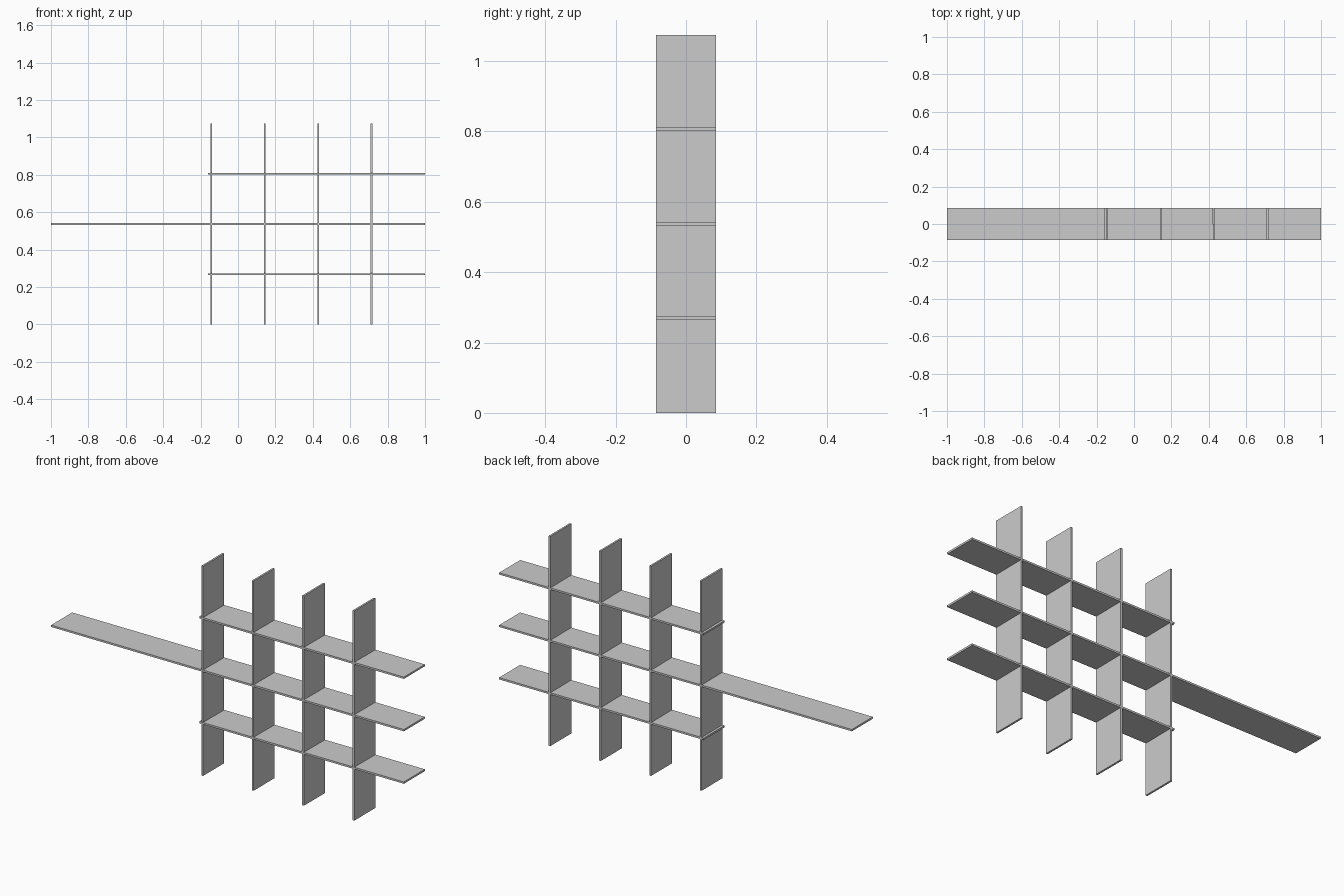
import bpy, bmesh

if "Cube" in bpy.data.objects:
    bpy.data.objects.remove(bpy.data.objects["Cube"])

HALF_DEPTH = 0.085
T = 0.0095                 # board thickness
SLOT = T / 2 + 0.0004      # half width of a slot, with a hair of clearance
HEIGHT = 1.075
UPRIGHTS = [-1 + 2 * k / 7 for k in range(3, 7)]
SHELVES = [HEIGHT * k / 4 for k in range(1, 4)]


def slotted_board(name, start, end, slots, side, place):
    """Comb-shaped board: half-depth slots open on the given y side."""
    edge = side * HALF_DEPTH
    outline = [(start, edge)]
    for s in slots:
        outline += [(s - SLOT, edge), (s - SLOT, 0), (s + SLOT, 0), (s + SLOT, edge)]
    outline += [(end, edge), (end, -edge), (start, -edge)]

    bm = bmesh.new()
    low = [bm.verts.new(place(u, v, -T / 2)) for u, v in outline]
    high = [bm.verts.new(place(u, v, T / 2)) for u, v in outline]
    bm.faces.new(low)
    bm.faces.new(high)
    n = len(outline)
    for i in range(n):
        j = (i + 1) % n
        bm.faces.new((low[i], low[j], high[j], high[i]))
    bmesh.ops.recalc_face_normals(bm, faces=bm.faces)
    mesh = bpy.data.meshes.new(name)
    bm.to_mesh(mesh)
    bm.free()
    obj = bpy.data.objects.new(name, mesh)
    bpy.context.collection.objects.link(obj)


# Uprights, slotted from the front
for i, x in enumerate(UPRIGHTS, 1):
    slotted_board(f"upright_{i}", 0, HEIGHT, SHELVES, -1,
                  lambda u, v, w, x=x: (x + w, v, u))

# Shelves, slotted from the back; the middle one is a long cantilever
for name, z, start in zip(("lower_shelf", "long_middle_shelf", "upper_shelf"),
                          SHELVES, (-0.16, -1, -0.16)):
    slotted_board(name, start, 1, UPRIGHTS, 1,
                  lambda u, v, w, z=z: (u, v, z + w))
